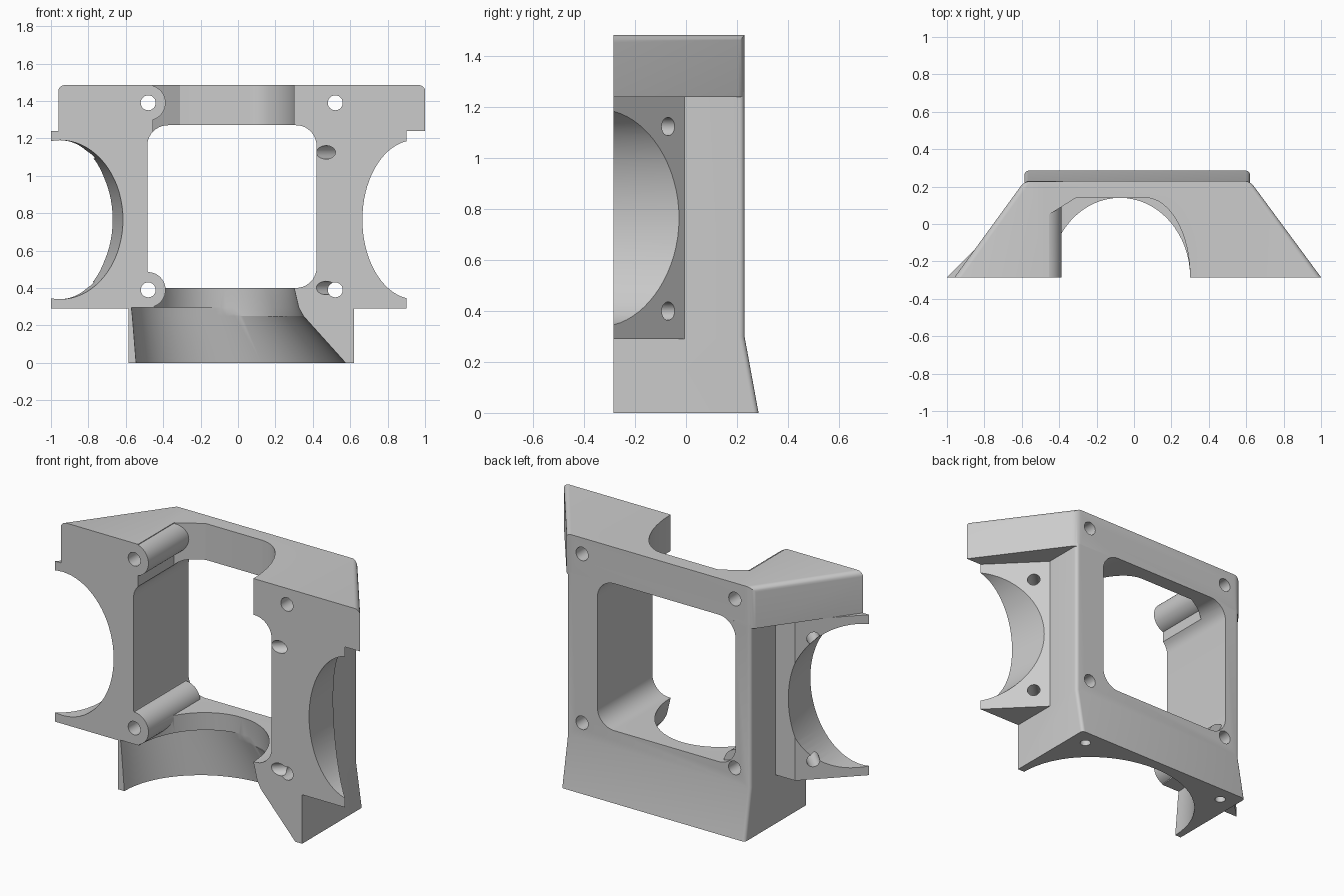
import bpy, bmesh, math
from mathutils import Vector

if "Cube" in bpy.data.objects:
    bpy.data.objects.remove(bpy.data.objects["Cube"], do_unlink=True)

grey = bpy.data.materials.new("plain_grey")
grey.use_nodes = True
grey.diffuse_color = (0.6, 0.6, 0.6, 1)
grey.node_tree.nodes["Principled BSDF"].inputs["Base Color"].default_value = (0.6, 0.6, 0.6, 1)

FRONT, BACK = -0.285, 0.23


def loft(name, rings, bevel_rule=None, bevel=0.03):
    """Closed solid through rings with equal point counts."""
    bm = bmesh.new()
    loops = [[bm.verts.new(p) for p in ring] for ring in rings]
    n = len(loops[0])
    for a, b in zip(loops, loops[1:]):
        for i in range(n):
            j = (i + 1) % n
            bm.faces.new((a[i], a[j], b[j], b[i]))
    bm.faces.new(loops[0])
    bm.faces.new(loops[-1])
    bmesh.ops.recalc_face_normals(bm, faces=bm.faces[:])
    if bevel_rule:
        edges = [e for e in bm.edges if bevel_rule(e.verts[0].co, e.verts[1].co)]
        bmesh.ops.bevel(bm, geom=edges, offset=bevel, segments=5, profile=0.5, affect='EDGES')
    mesh = bpy.data.meshes.new(name)
    bm.to_mesh(mesh)
    bm.free()
    mesh.materials.append(grey)
    ob = bpy.data.objects.new(name, mesh)
    bpy.context.collection.objects.link(ob)
    return ob


def prism(name, pts, axis, lo, hi, **kw):
    place = {'X': lambda p, h: (h, p[0], p[1]),
             'Y': lambda p, h: (p[0], h, p[1]),
             'Z': lambda p, h: (p[0], p[1], h)}[axis]
    return loft(name, [[place(p, h) for p in pts] for h in (lo, hi)], **kw)


def rod(name, start, end, radius, sides=40):
    start, end = Vector(start), Vector(end)
    turn = (end - start).to_track_quat('Z', 'Y')
    ring = [turn @ Vector((radius * math.cos(t), radius * math.sin(t), 0))
            for t in (math.tau * i / sides for i in range(sides))]
    return loft(name, [[start + p for p in ring], [end + p for p in ring]])


def combine(target, other, mode):
    mod = target.modifiers.new(mode, 'BOOLEAN')
    mod.operation, mod.solver, mod.object = mode, 'EXACT', other
    bpy.context.view_layer.objects.active = target
    bpy.ops.object.modifier_apply(modifier=mod.name)
    bpy.data.objects.remove(other, do_unlink=True)


def arc(cx, cy, rx, ry, a0, a1, n=10):
    return [(cx + rx * math.cos(t), cy + ry * math.sin(t))
            for t in (math.radians(a0 + (a1 - a0) * i / n) for i in range(n + 1))]


def arch(z, left, right, depth):
    pts = arc((left + right) / 2, FRONT, (right - left) / 2, depth - FRONT, 0, 180, 32)
    return [(x, y, z) for x, y in [(right, -0.5)] + pts + [(left, -0.5)]]


# Main frame with the flared lower lip
frame = prism("bracket_frame",
              [(FRONT, 0), (0.285, 0), (BACK, 0.3), (BACK, 1.26), (FRONT, 1.26)],
              'X', -0.585, 0.62,
              bevel_rule=lambda a, b: min(a.y, b.y) > 0.2 and abs(a.x - b.x) < 0.01,
              bevel=0.02)

# Wide tapered block across the top, rounded over its sloping ends
block = prism("top_block", [(-0.96, FRONT), (1.0, FRONT), (0.62, BACK), (-0.585, BACK)],
              'Z', 1.24, 1.485,
              bevel_rule=lambda a, b: (min(a.z, b.z) > 1.4 and abs(a.y - b.y) > 0.1)
              or (min(a.y, b.y) > 0.2 and abs(a.z - b.z) > 0.1))
combine(frame, block, 'UNION')

# Slanted side mounts
mounts = {"left_mount": (0.5, 0.9, 0.615), "right_mount": (-0.5, -1.0, -0.715)}
for name, (inner, outer, root) in mounts.items():
    mount = prism(name, [(inner, FRONT), (outer, FRONT), (root, 0), (inner, 0)],
                  'Z', 0.29, 1.24)
    combine(frame, mount, 'UNION')

# Central window with rounded corners
r = 0.11
window = []
for cx, cz, a in ((0.42 - r, 1.27 - r, 0), (-0.485 + r, 1.27 - r, 90),
                  (-0.485 + r, 0.4 + r, 180), (0.42 - r, 0.4 + r, 270)):
    window += arc(cx, cz, r, r, a, a + 90)
combine(frame, prism("window_cut", window, 'Y', -0.5, 0.5), 'DIFFERENCE')

# Notch through the top block
notch = [(0.3, -0.5)] + arc(0.06, FRONT, 0.24, 0.425, 0, 90, 16)
notch += [(-0.31, 0.14), (-0.455, 0.05), (-0.455, -0.5)]
combine(frame, prism("notch_cut", notch, 'Z', 1.16, 1.7), 'DIFFERENCE')

# Flared scoop under the window
scoop = loft("scoop_cut", [arch(-0.1, -0.54, 0.665, 0.245), arch(0, -0.545, 0.575, 0.22),
                           arch(0.25, -0.565, 0.35, 0.16), arch(0.295, -0.57, 0.325, 0.15)])
combine(frame, scoop, 'DIFFERENCE')
throat = loft("throat_cut", [arch(0.25, -0.45, 0.35, 0.15), arch(0.295, -0.45, 0.325, 0.15),
                             arch(0.4, -0.45, 0.3, 0.14), arch(0.48, -0.45, 0.3, 0.14)])
combine(frame, throat, 'DIFFERENCE')

# Round openings in the side mounts: centre and half width at front and back
for front_c, front_r, back_c, back_r in ((0.945, 0.28, 0.945, 0.305),
                                         (-0.95, 0.335, -0.975, 0.305)):
    rings = []
    for y, c, rad in ((-0.5, front_c, front_r), (FRONT, front_c, front_r),
                      (0.0, back_c, back_r), (0.02, back_c, back_r)):
        rings.append([(x, y, z) for x, z in arc(c, 0.765, rad, 0.425, 0, 355, 71)])
    combine(frame, loft("side_bore_cut", rings), 'DIFFERENCE')

# Screw bosses along the window edge
for z in (0.39, 1.39):
    combine(frame, rod("screw_boss", (-0.482, FRONT, z), (-0.482, 0.2, z), 0.095), 'UNION')

# Corner screw holes
for x in (-0.48, 0.52):
    for z in (0.39, 1.39):
        combine(frame, rod("screw_hole", (x, -0.5, z), (x, 0.5, z), 0.04, 28), 'DIFFERENCE')

# Angled mount holes, through on one side and blind on the other
for z in (0.4, 1.125):
    for root, sign, depth in ((0.685, 1, 0.4), (-0.785, -1, 0.14)):
        start = (root + sign * 0.05, -0.02, z)
        end = (root - sign * depth, -0.07 - depth, z)
        combine(frame, rod("mount_hole", start, end, 0.036, 28), 'DIFFERENCE')

# Blind holes in the underside
for x in (-0.48, 0.52):
    combine(frame, rod("underside_hole", (x, 0.19, -0.1), (x, 0.19, 0.15), 0.03, 24), 'DIFFERENCE')

# Smooth shading on the rounded parts only
bpy.ops.object.select_all(action='DESELECT')
frame.select_set(True)
bpy.context.view_layer.objects.active = frame
bpy.ops.object.shade_smooth_by_angle(angle=math.radians(30))
